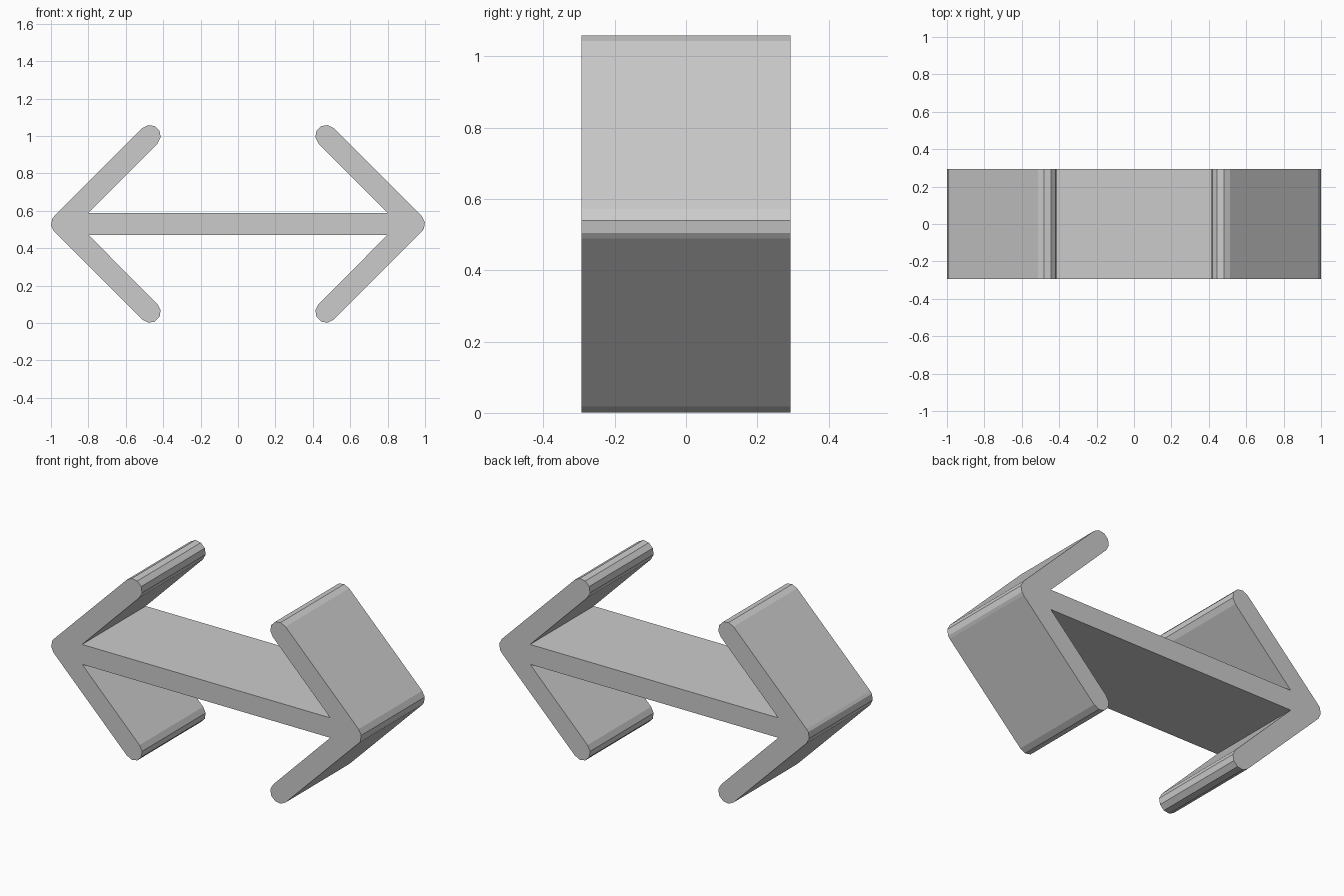
import bpy
import bmesh
from math import sin, cos, radians

cube = bpy.data.objects.get("Cube")
if cube:
    bpy.data.objects.remove(cube, do_unlink=True)

RADIUS = 0.058       # half thickness of every bar
HALF_DEPTH = 0.293
MID_Z = 0.53
ARM = 0.471          # horizontal and vertical reach of each arm
TIP_X = 0.942


def arc(cx, cz, angles):
    return [(cx + RADIUS * cos(radians(a)), cz + RADIUS * sin(radians(a)))
            for a in angles]


# One arrowhead outline, clockwise: inner corner, upper cap, tip, lower cap, inner corner
head = [(0.8, RADIUS)]
head += arc(TIP_X - ARM, ARM, range(225, 44, -36))
head += arc(TIP_X, 0, [9, -27])
head += arc(TIP_X - ARM, -ARM, range(-45, -226, -36))
head += [(0.8, -RADIUS)]
# The rounded tip starts and ends on the outer faces of the arms
start = 1 + 6
head[start:start] = arc(TIP_X, 0, [45])
head[start + 3:start + 3] = arc(TIP_X, 0, [-45])

# The other arrowhead is the same outline turned half a circle
outline = head + [(-x, -z) for x, z in head]

# Extrude the outline through the depth
bm = bmesh.new()
front = bm.faces.new([bm.verts.new((x, -HALF_DEPTH, z + MID_Z)) for x, z in outline])
result = bmesh.ops.extrude_face_region(bm, geom=[front], use_keep_orig=True)
moved = [g for g in result["geom"] if isinstance(g, bmesh.types.BMVert)]
bmesh.ops.translate(bm, verts=moved, vec=(0, 2 * HALF_DEPTH, 0))
bmesh.ops.recalc_face_normals(bm, faces=bm.faces)
mesh = bpy.data.meshes.new("double_arrow")
bm.to_mesh(mesh)
bm.free()

# Plain grey material
grey = bpy.data.materials.new("light_grey")
grey.use_nodes = True
color = (0.6, 0.6, 0.6, 1)
grey.diffuse_color = color
grey.node_tree.nodes["Principled BSDF"].inputs["Base Color"].default_value = color
mesh.materials.append(grey)

arrow = bpy.data.objects.new("double_arrow", mesh)
bpy.context.collection.objects.link(arrow)
